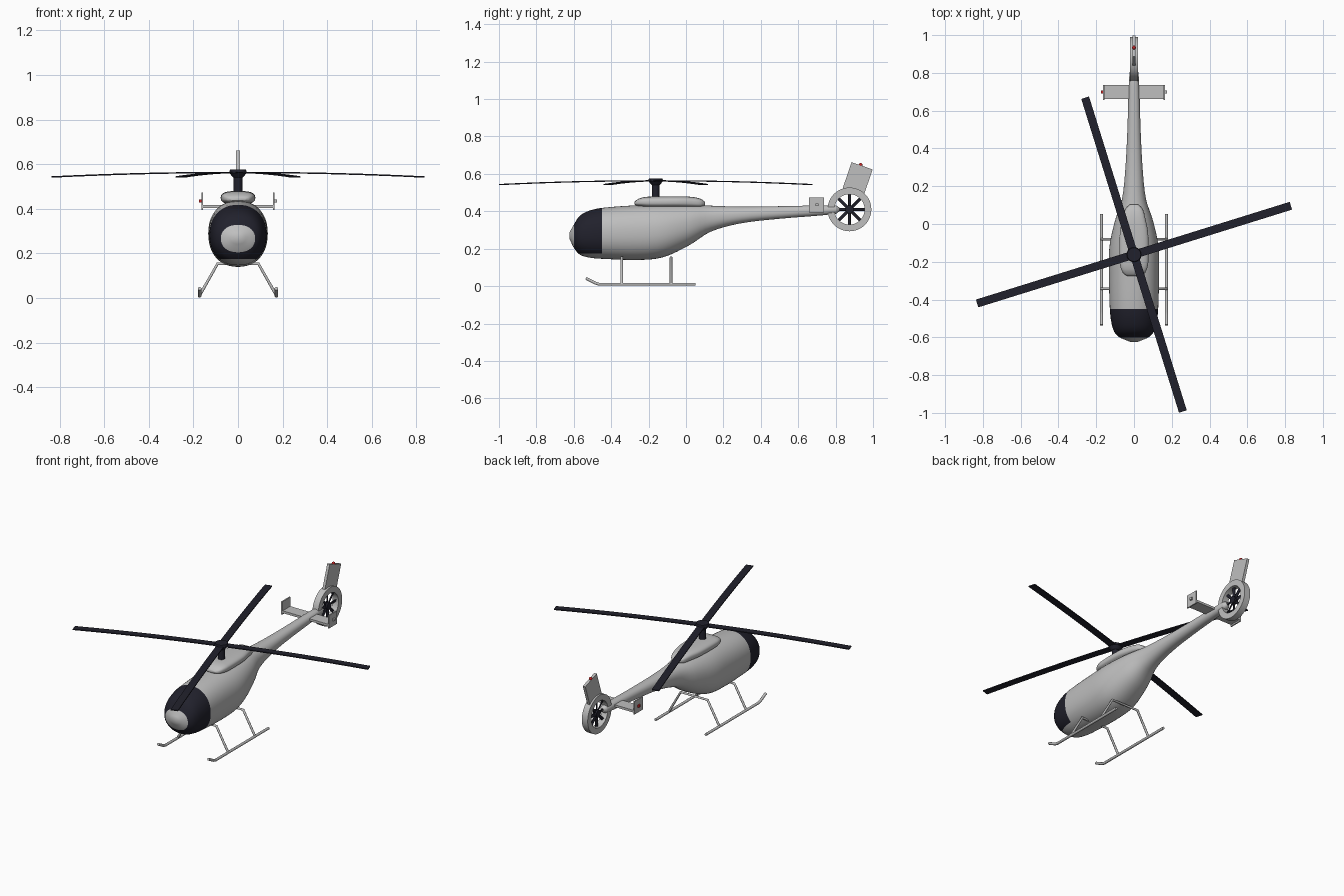
import bpy, bmesh, math
from mathutils import Vector, Matrix

if "Cube" in bpy.data.objects:
    bpy.data.objects.remove(bpy.data.objects["Cube"], do_unlink=True)


def material(name, r, g, b):
    m = bpy.data.materials.new(name)
    m.use_nodes = True
    m.diffuse_color = (r, g, b, 1)
    m.node_tree.nodes["Principled BSDF"].inputs["Base Color"].default_value = (r, g, b, 1)
    return m


GREY = material("light grey paint", 0.52, 0.52, 0.52)
DARK = material("dark glass and rotor", 0.015, 0.015, 0.025)
RED = material("red lamp", 0.6, 0.02, 0.02)


def finish(name, bm, *mats, smooth=None):
    bmesh.ops.recalc_face_normals(bm, faces=bm.faces)
    me = bpy.data.meshes.new(name)
    bm.to_mesh(me)
    bm.free()
    ob = bpy.data.objects.new(name, me)
    bpy.context.collection.objects.link(ob)
    for m in mats:
        me.materials.append(m)
    if smooth:
        bpy.ops.object.select_all(action='DESELECT')
        ob.select_set(True)
        bpy.context.view_layer.objects.active = ob
        bpy.ops.object.shade_smooth_by_angle(angle=math.radians(smooth))
    return ob


def box(name, centre, size, mat, tilt=0):
    bm = bmesh.new()
    bmesh.ops.create_cube(bm, size=1, matrix=Matrix.Translation(centre)
                          @ Matrix.Rotation(tilt, 4, 'X') @ Matrix.Diagonal((*size, 1)))
    return finish(name, bm, mat)


def cylinder(bm, centre, r1, r2, depth, turn=Matrix(), sides=32):
    bmesh.ops.create_cone(bm, cap_ends=True, segments=sides, radius1=r1, radius2=r2,
                          depth=depth, matrix=Matrix.Translation(centre) @ turn)


def ball(name, centre, radius, mat):
    bm = bmesh.new()
    bmesh.ops.create_uvsphere(bm, u_segments=16, v_segments=10, radius=radius,
                              matrix=Matrix.Translation(centre))
    return finish(name, bm, mat, smooth=60)


def tube(name, points, radius):
    """Round rod along a path of points."""
    cu = bpy.data.curves.new(name, 'CURVE')
    cu.dimensions = '3D'
    cu.bevel_depth = radius
    cu.bevel_resolution = 3
    cu.use_fill_caps = True
    sp = cu.splines.new('POLY')
    sp.points.add(len(points) - 1)
    for p, co in zip(sp.points, points):
        p.co = (*co, 1)
    ob = bpy.data.objects.new(name, cu)
    bpy.context.collection.objects.link(ob)
    cu.materials.append(GREY)


def smooth_keys(keys, steps):
    """Hermite interpolation of (y, bottom, top, half width) stations."""
    ks = [Vector(k) for k in keys]
    n = len(ks)
    slope = []
    for i in range(n):
        a, b = ks[max(i - 1, 0)], ks[min(i + 1, n - 1)]
        slope.append((b - a) / (b[0] - a[0]))
    out = []
    for i in range(n - 1):
        a, b = ks[i], ks[i + 1]
        h = b[0] - a[0]
        for s in range(steps):
            t = s / steps
            out.append(a * (2*t**3 - 3*t**2 + 1) + b * (3*t**2 - 2*t**3)
                       + slope[i] * h * (t**3 - 2*t**2 + t) + slope[i + 1] * h * (t**3 - t**2))
    return out + [ks[-1]]


def loft(keys, power, steps=4, sides=48):
    """Superellipse rings skinned along y."""
    bm = bmesh.new()
    rings = []
    for y, lo, hi, w in smooth_keys(keys, steps):
        ring = []
        for i in range(sides):
            a = 2 * math.pi * i / sides
            c, s = math.cos(a), math.sin(a)
            x = math.copysign(abs(c) ** (2 / power), c) * w
            z = (lo + hi) / 2 + math.copysign(abs(s) ** (2 / power), s) * (hi - lo) / 2
            ring.append(bm.verts.new((x, y, z)))
        rings.append(ring)
    for a, b in zip(rings, rings[1:]):
        for i in range(sides):
            j = (i + 1) % sides
            bm.faces.new((a[i], a[j], b[j], b[i]))
    bm.faces.new(rings[0])
    bm.faces.new(rings[-1])
    return bm


# Fuselage with tail boom; the glazing is cut in by planes
GLASS_BACK, GLASS_FRONT, GLASS_LOW = -0.45, -0.6, 0.175
bm = loft([(-.624, .255, .285, .02), (-.6, .205, .328, .077), (-.57, .17, .374, .105),
           (-.52, .153, .402, .12), (-.45, .146, .418, .128), (-.25, .14, .433, .133),
           (-.12, .155, .437, .13), (.02, .22, .436, .1), (.13, .29, .43, .064),
           (.29, .335, .425, .046), (.5, .36, .427, .035), (.8, .386, .431, .024),
           (.82, .4, .42, .01)], 2.2)


def cut(co, normal, keep=lambda f: True):
    faces = [f for f in bm.faces if keep(f)]
    geom = set(faces) | {e for f in faces for e in f.edges} | {v for f in faces for v in f.verts}
    bmesh.ops.bisect_plane(bm, geom=list(geom), plane_co=co, plane_no=normal, dist=1e-5)


def in_glass(f):
    return GLASS_FRONT < f.calc_center_median().y < GLASS_BACK


cut((0, GLASS_BACK, 0), (0, 1, 0))
cut((0, GLASS_FRONT, 0), (0, 1, 0))
cut((0, 0, GLASS_LOW), (0, 0, 1), in_glass)
for f in bm.faces:
    f.material_index = int(in_glass(f) and f.calc_center_median().z > GLASS_LOW)
finish("fuselage", bm, GREY, DARK, smooth=50)

# Engine cowling on the roof
finish("engine_cowling", loft([(-.275, .437, .45, .035), (-.265, .43, .46, .052),
       (-.24, .425, .472, .068), (-.2, .42, .478, .076), (-.05, .42, .48, .075),
       (.03, .42, .477, .06), (.08, .422, .466, .045), (.102, .432, .45, .025)], 2.8),
       GREY, smooth=50)

# Rotor mast and hub
ROTOR = Vector((0, -.162, .56))
bm = bmesh.new()
cylinder(bm, ROTOR - Vector((0, 0, .05)), .02, .02, .1)
cylinder(bm, ROTOR - Vector((0, 0, .01)), .022, .038, .02)
cylinder(bm, ROTOR + Vector((0, 0, .008)), .04, .036, .016)
finish("rotor_mast", bm, DARK, smooth=30)

# Four drooping main blades
for k in range(4):
    bm = bmesh.new()
    bmesh.ops.create_grid(bm, x_segments=8, y_segments=1, size=.5)
    for v in bm.verts:
        t = v.co.x + .5
        v.co = (.02 + .85 * t, v.co.y * .043, .006 - .02 * t * t)
    bmesh.ops.solidify(bm, geom=bm.faces[:], thickness=.006)
    bmesh.ops.transform(bm, verts=bm.verts, matrix=Matrix.Translation(ROTOR)
                        @ Matrix.Rotation(math.radians(17.3 + 90 * k), 4, 'Z'))
    finish(f"main_blade_{k + 1}", bm, DARK)

# Landing gear
for side, s in (("left", 1), ("right", -1)):
    tube(f"{side}_skid", [(s * .172, .052, .01), (s * .172, -.465, .01),
                          (s * .172, -.485, .016), (s * .172, -.535, .042)], .008)
for name, y in (("front", -.343), ("rear", -.08)):
    tube(f"{name}_crossbar", [(-.172, y, .012), (-.092, y, .153),
                              (.092, y, .153), (.172, y, .012)], .007)

# Horizontal stabiliser, end plates and lamps
box("stabiliser", (0, .698, .41), (.32, .075, .014), GREY)
for side, s, mat in (("left", 1, GREY), ("right", -1, RED)):
    box(f"{side}_end_plate", (s * .16, .697, .434), (.008, .08, .08), GREY)
    box(f"{side}_lamp", (s * .168, .7, .435), (.012, .016, .014), mat)

# Tail shroud: rectangular profile spun around the x axis
HUB = Vector((0, .874, .41))
bm = bmesh.new()
prof = [bm.verts.new(HUB + Vector((x, r, 0)))
        for x, r in ((-.02, .081), (.02, .081), (.02, .117), (-.02, .117))]
edges = [bm.edges.new((prof[i], prof[(i + 1) % 4])) for i in range(4)]
bmesh.ops.spin(bm, geom=prof + edges, cent=HUB, axis=(1, 0, 0), angle=2 * math.pi,
               steps=48, use_merge=True)
bmesh.ops.remove_doubles(bm, verts=bm.verts, dist=1e-5)
finish("tail_shroud", bm, GREY, smooth=30)

# Tail fan
bm = bmesh.new()
cylinder(bm, HUB, .022, .022, .026, Matrix.Rotation(math.pi / 2, 4, 'Y'), 24)
for k in range(8):
    bmesh.ops.create_cube(bm, size=1, matrix=Matrix.Translation(HUB)
                          @ Matrix.Rotation(k * math.pi / 4, 4, 'X')
                          @ Matrix.Translation((0, 0, .048))
                          @ Matrix.Rotation(.35, 4, 'Z') @ Matrix.Diagonal((.006, .016, .068, 1)))
finish("tail_fan", bm, DARK, smooth=30)

# Swept fin with a lamp on top
box("tail_fin", (0, .918, .574), (.017, .119, .146), GREY, math.radians(-19))
ball("fin_lamp", (0, .934, .648), .01, RED)
